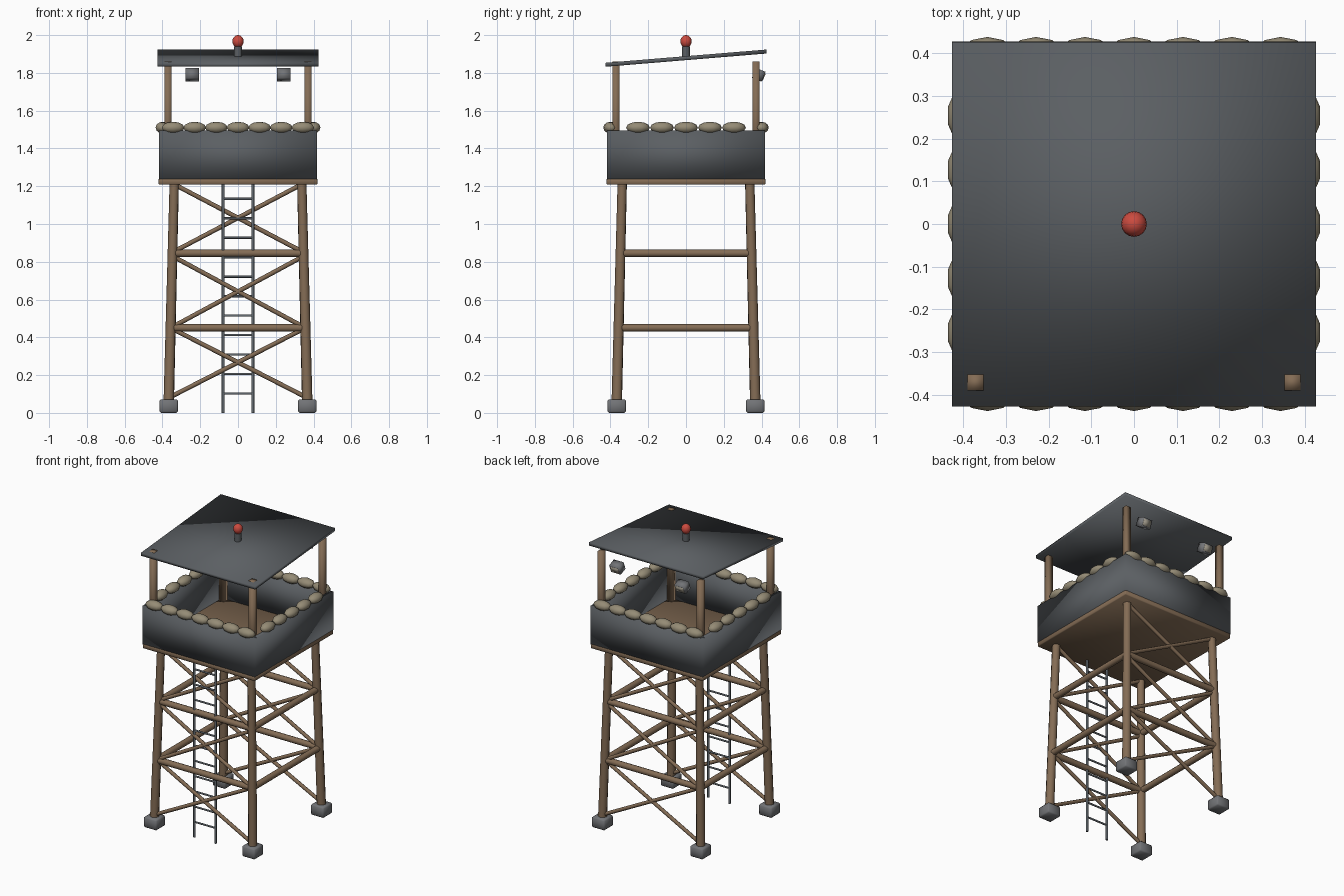
import bpy, bmesh, math
from mathutils import Vector, Matrix

old = bpy.data.objects.get("Cube")
if old:
    bpy.data.objects.remove(old, do_unlink=True)


def material(name, rgb):
    m = bpy.data.materials.new(name)
    m.use_nodes = True
    m.diffuse_color = (*rgb, 1)
    m.node_tree.nodes["Principled BSDF"].inputs["Base Color"].default_value = (*rgb, 1)
    return m


WOOD = material("brown wood", (0.23, 0.15, 0.09))
METAL = material("dark sheet metal", (0.105, 0.115, 0.125))
STEEL = material("ladder steel", (0.13, 0.15, 0.17))
CONCRETE = material("grey concrete", (0.17, 0.175, 0.185))
BURLAP = material("tan burlap", (0.30, 0.26, 0.18))
RED = material("red glass", (0.60, 0.07, 0.05))
LENS = material("pale lens", (0.33, 0.30, 0.24))


def finish(bm, name, mat, smooth_angle=None):
    """Turn a bmesh into a smooth shaded object."""
    mesh = bpy.data.meshes.new(name)
    bm.to_mesh(mesh)
    bm.free()
    mesh.materials.append(mat)
    ob = bpy.data.objects.new(name, mesh)
    bpy.context.collection.objects.link(ob)
    bpy.ops.object.select_all(action="DESELECT")
    ob.select_set(True)
    bpy.context.view_layer.objects.active = ob
    if smooth_angle:
        bpy.ops.object.shade_smooth_by_angle(angle=math.radians(smooth_angle))
    else:
        bpy.ops.object.shade_smooth()
    return ob


def box(name, mat, centre, size, tilt=0, bevel=0):
    bm = bmesh.new()
    bmesh.ops.create_cube(bm, size=1, matrix=Matrix.Diagonal((*size, 1)))
    if bevel:
        bmesh.ops.bevel(bm, geom=bm.edges[:], offset=bevel, segments=1, affect="EDGES")
    bm.transform(Matrix.Translation(centre) @ Matrix.Rotation(tilt, 4, "X"))
    return finish(bm, name, mat)


def rod(name, mat, a, b, r1, r2=None, sides=10):
    """Round bar from a to b."""
    a, b = Vector(a), Vector(b)
    turn = (b - a).to_track_quat("Z", "Y").to_matrix().to_4x4()
    bm = bmesh.new()
    bmesh.ops.create_cone(bm, cap_ends=True, segments=sides, radius1=r1,
                          radius2=r2 or r1, depth=(b - a).length,
                          matrix=Matrix.Translation((a + b) / 2) @ turn)
    return finish(bm, name, mat, 50)


def ball(name, mat, centre, radii, u=10, v=6, axis="Z", angle=0):
    bm = bmesh.new()
    bmesh.ops.create_uvsphere(bm, u_segments=u, v_segments=v, radius=1)
    bm.transform(Matrix.Translation(centre) @ Matrix.Rotation(angle, 4, axis)
                 @ Matrix.Diagonal((*radii, 1)))
    return finish(bm, name, mat)


def spread(z):
    """Distance of the leaning leg axis from the middle at height z."""
    return 0.368 - 0.025 * z


# Feet, leaning legs and roof posts
TOP = 1.215
for sx in (-1, 1):
    for sy in (-1, 1):
        side = ("front" if sy < 0 else "back") + ("_left" if sx > 0 else "_right")
        low, high = spread(0.05), spread(TOP)
        box("foot_" + side, CONCRETE, (sx * low, sy * low, 0.036), (0.098, 0.098, 0.072), bevel=0.008)
        rod("leg_" + side, WOOD, (sx * low, sy * low, 0.05), (sx * high, sy * high, TOP), 0.028, 0.025)
        box("post_" + side, WOOD, (sx * 0.371, sy * 0.371, 1.55), (0.037, 0.037, 0.62))

# Horizontal beams on all four sides
for z in (0.45, 0.845):
    e = spread(z)
    for s in (-1, 1):
        rod("cross_beam", WOOD, (-e, s * e, z), (e, s * e, z), 0.02)
        rod("side_beam", WOOD, (s * e, -e, z), (s * e, e, z), 0.02)

# Diagonal braces on front and back
for z0, z1 in ((0.08, 0.45), (0.45, 0.83), (0.85, 1.21)):
    e0, e1 = spread(z0), spread(z1)
    for sy in (-1, 1):
        for sx in (-1, 1):
            rod("diagonal_brace", WOOD, (-sx * e0, sy * e0, z0), (sx * e1, sy * e1, z1), 0.012, sides=8)

# Ladder
LY = -0.352
for s in (-1, 1):
    rod("ladder_rail", STEEL, (s * 0.079, LY, 0), (s * 0.079, LY, TOP), 0.008, sides=8)
for i in range(11):
    z = 0.103 * (i + 1)
    rod("ladder_rung", STEEL, (-0.079, LY, z), (0.079, LY, z), 0.006, sides=8)

# Platform floor and parapet walls
box("platform_floor", WOOD, (0, 0, 1.225), (0.84, 0.84, 0.034), bevel=0.005)
for s in (-1, 1):
    box("parapet_wall", METAL, (0, s * 0.407, 1.365), (0.836, 0.024, 0.26))
    box("parapet_side_wall", METAL, (s * 0.407, 0, 1.365), (0.024, 0.836, 0.26))

# Sandbags along the parapet
for s in (-1, 1):
    for i in range(-3, 4):
        ball("sandbag", BURLAP, (i * 0.1145, s * 0.4, 1.51), (0.063, 0.038, 0.031))
    for i in range(-2, 3):
        ball("side_sandbag", BURLAP, (s * 0.4, i * 0.127, 1.51), (0.038, 0.063, 0.031))

# Sloping roof
box("roof", METAL, (0, 0, 1.878), (0.852, 0.855, 0.021), tilt=0.082)

# Warning beacon
rod("beacon_base", METAL, (0, 0, 1.88), (0, 0, 1.94), 0.021, sides=12)
ball("beacon_lamp", RED, (0, 0, 1.967), (0.03, 0.03, 0.033), u=16, v=10)

# Floodlights at the back, aimed outward and down
TILT = math.radians(-22)
aim = Matrix.Rotation(TILT, 3, "X") @ Vector((0, 1, 0))
for s in (-1, 1):
    centre = Vector((s * 0.243, 0.385, 1.79))
    box("floodlight_housing", CONCRETE, centre, (0.072, 0.055, 0.056), tilt=TILT)
    box("floodlight_lens", LENS, centre + aim * 0.028, (0.054, 0.008, 0.04), tilt=TILT)
